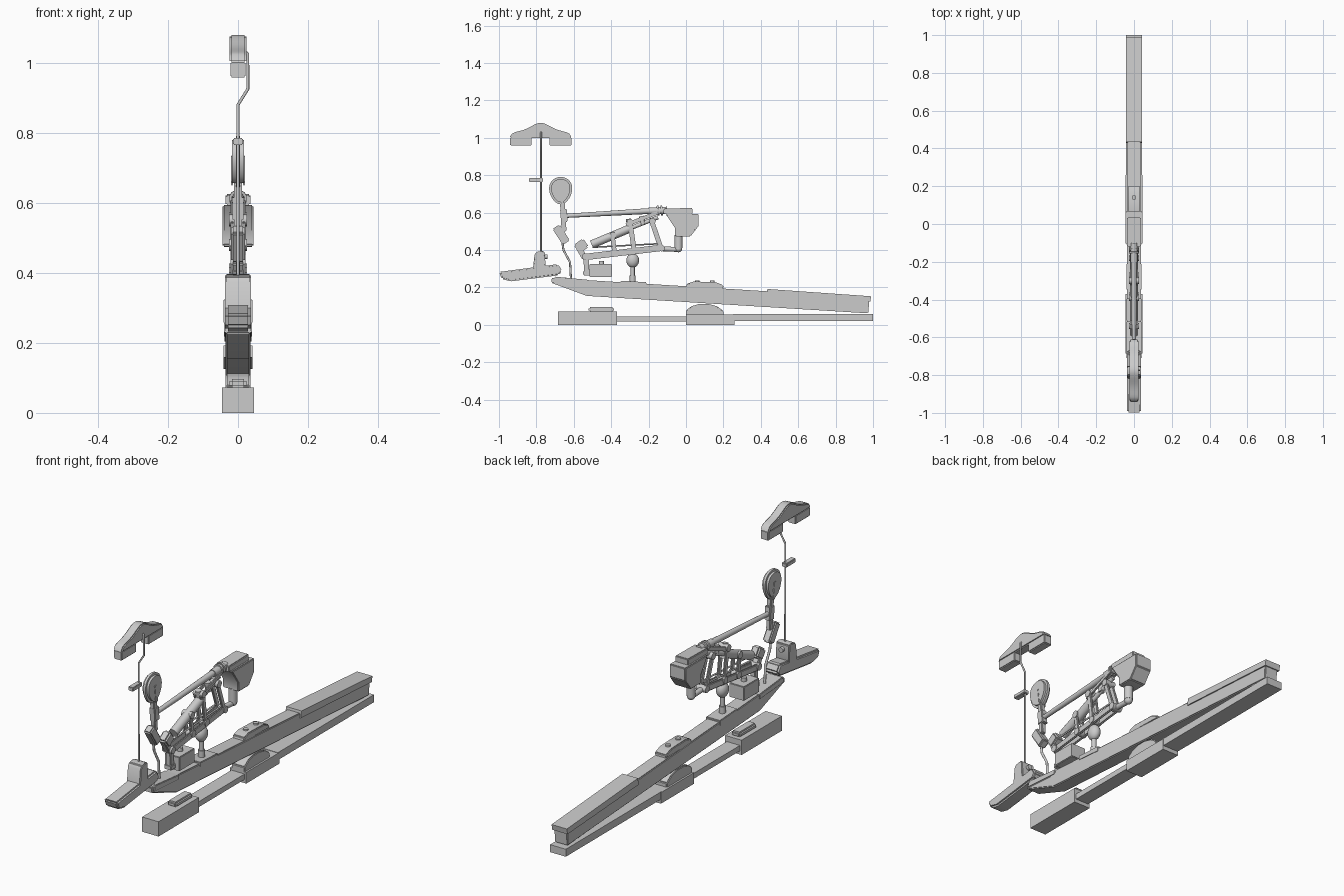
import bpy, bmesh, math
from mathutils import Vector

cube = bpy.data.objects.get("Cube")
if cube:
    bpy.data.objects.remove(cube, do_unlink=True)


def finish(name, bm, bevel=0.0, segs=2):
    if bevel:
        edges = [e for e in bm.edges if len(e.link_faces) == 2 and e.calc_face_angle(0) > 0.6]
        bmesh.ops.bevel(bm, geom=edges, offset=bevel, segments=segs, affect='EDGES', clamp_overlap=True)
    bmesh.ops.recalc_face_normals(bm, faces=bm.faces[:])
    me = bpy.data.meshes.new(name)
    bm.to_mesh(me)
    bm.free()
    ob = bpy.data.objects.new(name, me)
    bpy.context.collection.objects.link(ob)
    bpy.ops.object.select_all(action='DESELECT')
    ob.select_set(True)
    bpy.context.view_layer.objects.active = ob
    bpy.ops.object.shade_smooth_by_angle(angle=math.radians(35))
    return ob


def prism(name, pts, hw, bevel=0.0, segs=2, x=0.0):
    """Side profile of (y, z) points extruded across x."""
    bm = bmesh.new()
    face = bm.faces.new([bm.verts.new((x - hw, y, z)) for y, z in pts])
    res = bmesh.ops.extrude_face_region(bm, geom=[face])
    verts = [v for v in res["geom"] if isinstance(v, bmesh.types.BMVert)]
    bmesh.ops.translate(bm, verts=verts, vec=(2 * hw, 0, 0))
    return finish(name, bm, bevel, segs)


def box(name, y0, y1, z0, z1, hw, bevel=0.0, x=0.0):
    return prism(name, [(y0, z0), (y1, z0), (y1, z1), (y0, z1)], hw, bevel, x=x)


def bar(name, a, b, width, hw, bevel=0.004, x=0.0):
    """Flat bar running between two (y, z) points."""
    a, b = Vector(a), Vector(b)
    d = (b - a).normalized() * width / 2
    n = Vector((-d.y, d.x))
    return prism(name, [a - n, b - n, b + n, a + n], hw, bevel, x=x)


def rod(name, a, b, r, r2=None, x=0.0, sides=16):
    """Round rod between two (y, z) points, or two (x, y, z) points."""
    a, b = [Vector(p) if len(p) == 3 else Vector((x, *p)) for p in (a, b)]
    d = b - a
    bm = bmesh.new()
    bmesh.ops.create_cone(bm, cap_ends=True, segments=sides, radius1=r,
                          radius2=r if r2 is None else r2, depth=d.length)
    bm.transform(d.to_track_quat('Z', 'Y').to_matrix().to_4x4())
    bmesh.ops.translate(bm, verts=bm.verts[:], vec=(a + b) / 2)
    return finish(name, bm)


def ball(name, y, z, r, sx=1.0, sz=1.0):
    bm = bmesh.new()
    bmesh.ops.create_uvsphere(bm, u_segments=20, v_segments=12, radius=r)
    bmesh.ops.scale(bm, verts=bm.verts[:], vec=(sx, 1, sz))
    bmesh.ops.translate(bm, verts=bm.verts[:], vec=(0, y, z))
    return finish(name, bm)


def wire(name, pts, r):
    cu = bpy.data.curves.new(name, 'CURVE')
    cu.dimensions = '3D'
    cu.bevel_depth = r
    cu.bevel_resolution = 3
    cu.use_fill_caps = True
    sp = cu.splines.new('BEZIER')
    sp.bezier_points.add(len(pts) - 1)
    for bp, p in zip(sp.bezier_points, pts):
        bp.co = p
        bp.handle_left_type = bp.handle_right_type = 'VECTOR'
    ob = bpy.data.objects.new(name, cu)
    bpy.context.collection.objects.link(ob)


# Ground base
box("base_front_block", -0.685, -0.37, 0, 0.073, 0.045)
box("base_front_pad", -0.52, -0.385, 0.07, 0.097, 0.025, 0.008)
box("base_front_rail", -0.38, 0.01, 0.018, 0.045, 0.036)
box("base_middle_block", 0, 0.26, 0, 0.055, 0.045)
prism("base_dome", [(0, 0.05), (0.2, 0.05), (0.2, 0.075), (0.165, 0.1), (0.12, 0.112),
                    (0.07, 0.112), (0.03, 0.1), (0, 0.078)], 0.036, 0.004)
box("base_rear_rail", 0.25, 1.0, 0.02, 0.057, 0.043)

# Long sloping beam and the pieces on it
prism("main_beam", [(-0.72, 0.225), (-0.53, 0.155), (0.975, 0.062), (0.98, 0.14),
                    (0.43, 0.18), (-0.70, 0.25), (-0.72, 0.25)], 0.036, 0.004)
prism("beam_nose_cover", [(-0.715, 0.228), (-0.52, 0.215), (-0.515, 0.24), (-0.7, 0.258)], 0.04, 0.003)
prism("beam_front_cover", [(-0.35, 0.212), (-0.21, 0.2), (-0.21, 0.228), (-0.35, 0.236)], 0.039, 0.003)
prism("beam_rear_cap", [(0.43, 0.158), (0.985, 0.125), (0.99, 0.153), (0.435, 0.192)], 0.042)
prism("switch_plate", [(0, 0.2), (0.2, 0.195), (0.2, 0.212), (0.16, 0.228), (0.04, 0.232),
                       (0.005, 0.22)], 0.032, 0.004)
for i, y in enumerate((0.06, 0.14)):
    rod(f"switch_button_{i + 1}", (y, 0.22), (y, 0.237), 0.012)

# Front rest and its clamp
prism("front_rest", [(-1, 0.283), (-0.985, 0.245), (-0.935, 0.233), (-0.68, 0.265),
                     (-0.662, 0.29), (-0.685, 0.325)], 0.037, 0.008)
prism("pole_clamp", [(-0.82, 0.285), (-0.8, 0.27), (-0.765, 0.27), (-0.75, 0.3), (-0.755, 0.39),
                     (-0.77, 0.396), (-0.8, 0.39), (-0.81, 0.375)], 0.037, 0.004)
rod("clamp_screw", (-0.77, 0.365), (-0.74, 0.365), 0.012)

# Pole and saddle
wire("pole", [(0, -0.775, 0.28), (0, -0.775, 0.88), (0.028, -0.775, 0.925),
              (0.028, -0.775, 1.025), (0.015, -0.775, 1.035)], 0.0045)
box("pole_plate", -0.84, -0.765, 0.765, 0.785, 0.014, 0.003)
top = []
for i in range(25):
    t = i / 12 - 1
    edge = 0.035 * max(0, 1 - t ** 6) ** 0.5
    top.append((-0.777 + 0.167 * t, 1.0 + edge + 0.045 * math.exp(-(t / 0.42) ** 2)))
prism("saddle_top", top[::-1], 0.024, 0.005)
for name, y0, y1 in (("front", -0.94, -0.825), ("rear", -0.73, -0.612)):
    box(f"saddle_{name}_pad", y0, y1, 0.958, 1.004, 0.022, 0.004)

# Egg-shaped disc on its stem
egg = []
for i in range(32):
    a = math.tau * i / 32
    egg.append((-0.67 + 0.061 * math.cos(a) * (1 + 0.16 * math.sin(a)), 0.718 + 0.073 * math.sin(a)))
prism("egg_disc", egg, 0.017, 0.011, 4)
for side in (-1, 1):
    bar("disc_stem_inlay", (-0.67, 0.735), (-0.66, 0.65), 0.018, 0.003, 0.002, side * 0.017)
bar("disc_stem", (-0.662, 0.68), (-0.652, 0.5), 0.026, 0.012)
bar("stem_hub", (-0.655, 0.62), (-0.65, 0.55), 0.036, 0.016)
bar("stem_foot", (-0.695, 0.525), (-0.64, 0.44), 0.045, 0.02, 0.006)
wire("cable", [(0, -0.665, 0.47), (0, -0.655, 0.4), (0, -0.62, 0.335), (0, -0.615, 0.245)], 0.006)

# Upper shaft and rear head
rod("upper_shaft", (-0.645, 0.583), (-0.14, 0.612), 0.011, 0.016)
rod("shaft_collar", (-0.2, 0.608), (-0.1, 0.613), 0.019)
for i, y in enumerate((-0.155, -0.135)):
    rod(f"collar_ring_{i + 1}", (y, 0.611), (y + 0.01, 0.612), 0.026)
prism("head_block", [(-0.11, 0.594), (-0.06, 0.52), (-0.06, 0.478), (-0.05, 0.474),
                     (0.025, 0.474), (0.068, 0.53), (0.068, 0.594)], 0.044, 0.004)
prism("head_cover", [(-0.12, 0.592), (0.035, 0.592), (0.035, 0.625), (-0.12, 0.622)], 0.036, 0.004)
rod("head_post", (-0.04, 0.48), (-0.04, 0.41), 0.021)
ball("elbow_joint", -0.04, 0.408, 0.02)
rod("elbow_arm", (-0.04, 0.403), (-0.15, 0.408), 0.013)

# Pivoting linkage, doubled on both sides
for side in (-1, 1):
    x = side * 0.016
    s = "left" if side > 0 else "right"
    bar(f"lower_link_{s}", (-0.55, 0.362), (-0.13, 0.412), 0.034, 0.006, x=x)
    bar(f"upper_link_{s}", (-0.32, 0.535), (-0.14, 0.605), 0.02, 0.005, 0.003, x)
    bar(f"rear_link_{s}", (-0.185, 0.56), (-0.13, 0.4), 0.026, 0.006, x=x)
    bar(f"middle_link_{s}", (-0.3, 0.56), (-0.275, 0.38), 0.026, 0.006, x=x)
    bar(f"front_link_{s}", (-0.395, 0.49), (-0.38, 0.37), 0.024, 0.006, x=x)
    rod(f"thin_rod_{s}", (-0.5, 0.415), (-0.13, 0.435), 0.004, x=x)
rod("slanted_cylinder", (-0.505, 0.43), (-0.29, 0.52), 0.022)
rod("cylinder_rod", (-0.29, 0.52), (-0.15, 0.575), 0.011)
for i, (y, z) in enumerate(((-0.13, 0.41), (-0.18, 0.555), (-0.275, 0.4), (-0.3, 0.55),
                            (-0.38, 0.385), (-0.39, 0.48), (-0.54, 0.365))):
    rod(f"pivot_pin_{i + 1}", (-0.026, y, z), (0.026, y, z), 0.017)
for i, (y, z) in enumerate(((-0.3, 0.555), (-0.23, 0.57))):
    rod(f"adjuster_knob_{i + 1}", (y, z - 0.035), (y - 0.008, z + 0.012), 0.014)
bar("front_joint", (-0.585, 0.405), (-0.535, 0.44), 0.055, 0.022, 0.008)
bar("front_joint_neck", (-0.575, 0.415), (-0.54, 0.355), 0.03, 0.016)

# Linkage foot and control box
rod("foot_post", (-0.285, 0.21), (-0.285, 0.34), 0.011)
rod("foot_collar", (-0.285, 0.225), (-0.285, 0.265), 0.016)
ball("foot_ball", -0.285, 0.345, 0.034, 0.8, 1.15)
box("control_box", -0.515, -0.395, 0.255, 0.325, 0.041, 0.003)
rod("control_knob", (-0.452, 0.32), (-0.452, 0.343), 0.014)
bar("control_bracket", (-0.53, 0.27), (-0.535, 0.37), 0.028, 0.014)
box("control_foot", -0.55, -0.5, 0.265, 0.29, 0.02, 0.004)
